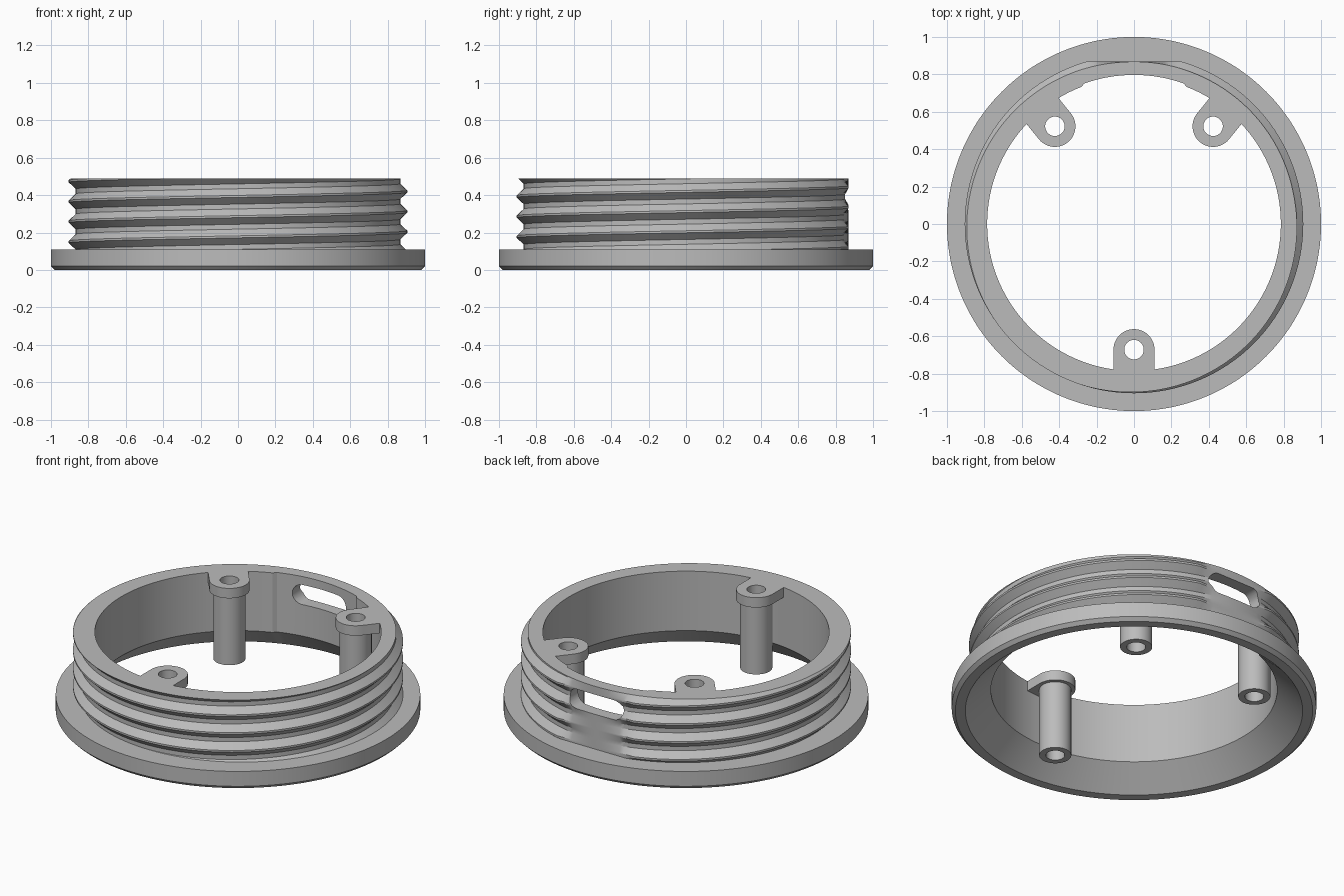
import bpy, bmesh, math
from math import sin, cos, pi, tau

if "Cube" in bpy.data.objects:
    bpy.data.objects.remove(bpy.data.objects["Cube"])

grey = bpy.data.materials.new("plain grey")
grey.diffuse_color = (0.5, 0.5, 0.5, 1)
grey.use_nodes = True
grey.node_tree.nodes["Principled BSDF"].inputs["Base Color"].default_value = grey.diffuse_color

PITCH, CREST, ROOT = 0.108, 0.905, 0.868
Z_FLANGE, Z_TOP = 0.11, 0.49
FLAT_Y = 0.868


def make_object(name, bm):
    bmesh.ops.remove_doubles(bm, verts=bm.verts, dist=1e-5)
    bmesh.ops.recalc_face_normals(bm, faces=bm.faces)
    mesh = bpy.data.meshes.new(name)
    bm.to_mesh(mesh)
    bm.free()
    mesh.materials.append(grey)
    obj = bpy.data.objects.new(name, mesh)
    bpy.context.collection.objects.link(obj)
    return obj


def smooth(obj):
    bpy.ops.object.select_all(action='DESELECT')
    obj.select_set(True)
    bpy.context.view_layer.objects.active = obj
    bpy.ops.object.shade_smooth_by_angle(angle=math.radians(25))


def skin(bm, loops):
    """Join successive closed point loops with quads."""
    rows = [[bm.verts.new(p) for p in loop] for loop in loops]
    n = len(rows[0])
    for a, b in zip(rows, rows[1:]):
        for i in range(n):
            j = (i + 1) % n
            bm.faces.new((a[i], a[j], b[j], b[i]))


# Threaded ring: cross-section swept around, its thread rows climbing a helix
def thread_radius(z, angle):
    t = ((z - 0.096) / PITCH - angle / tau) % 1
    t = min(t, 1 - t)                       # 0 on the crest, 0.5 in the root
    f = min(max((t - 0.05) / (0.38 - 0.05), 0), 1)
    r = CREST + (ROOT - CREST) * f
    if sin(angle) > 0.5:                    # flat on the back
        r = min(r, FLAT_Y / sin(angle))
    return r


def section(angle):
    pts = []
    for turn in range(-2, 6):
        for f in (-0.05, 0.05, 0.38, 0.62):
            z = 0.096 + PITCH * (turn + f + angle / tau)
            z = min(max(z, Z_FLANGE), Z_TOP)
            pts.append((thread_radius(z, angle), z))
    # shallow recess in the bore behind the flat
    bore = 0.797 if abs(angle - pi / 2) < math.radians(20) else 0.785
    pts += [(bore, Z_TOP), (bore, 0.13), (0.925, 0), (0.98, 0),
            (1, 0.02), (1, Z_FLANGE)]
    return [(r * cos(angle), r * sin(angle), z) for r, z in pts]


N = 240
bm = bmesh.new()
skin(bm, [section(tau * i / N) for i in range(N + 1)])
ring = make_object("threaded_ring", bm)

# Rounded slot through the back wall
bm = bmesh.new()
outline = []
for i in range(32):
    a = tau * (i + 0.5) / 32
    outline.append((math.copysign(0.12, cos(a)) + 0.06 * cos(a), 0.38 + 0.06 * sin(a)))
skin(bm, [[(x, y, z) for x, z in outline] for y in (0.6, 1.1)])
bmesh.ops.holes_fill(bm, edges=bm.edges)
cutter = make_object("slot_cutter", bm)
cutter.hide_render = True
mod = ring.modifiers.new("slot", 'BOOLEAN')
mod.operation = 'DIFFERENCE'
mod.solver = 'EXACT'
mod.object = cutter
bpy.context.view_layer.objects.active = ring
bpy.ops.object.modifier_apply(modifier=mod.name)
bpy.data.objects.remove(cutter)
smooth(ring)


# Screw posts: a tube under a tab that reaches out to the wall
def hollow(name, centre, heading, radius_at, z0, z1, angles, hole=0.052):
    def loop(rad, z):
        return [(centre[0] + rad(a) * cos(a + heading),
                 centre[1] + rad(a) * sin(a + heading), z) for a in angles]
    bore = lambda a: hole
    bm = bmesh.new()
    skin(bm, [loop(radius_at, z0), loop(radius_at, z1), loop(bore, z1),
              loop(bore, z0), loop(radius_at, z0)])
    smooth(make_object(name, bm))


REACH, TAB = 0.118, 0.11
corner = math.atan2(TAB, REACH)
tab_angles = sorted([tau * i / 48 for i in range(48)] + [corner, tau - corner])


def tab_radius(a):
    if cos(a) <= 1e-6:
        return TAB
    return min(TAB / max(abs(sin(a)), 1e-6), REACH / cos(a))


round_angles = [tau * i / 48 for i in range(48)]
for label, deg in (("front", -90), ("right", 51), ("left", 129)):
    h = math.radians(deg)
    c = (0.672 * cos(h), 0.672 * sin(h))
    hollow(label + "_post_tab", c, h, tab_radius, 0.43, Z_TOP, tab_angles)
    hollow(label + "_post", c, h, lambda a: 0.088, 0.015, 0.43, round_angles)
